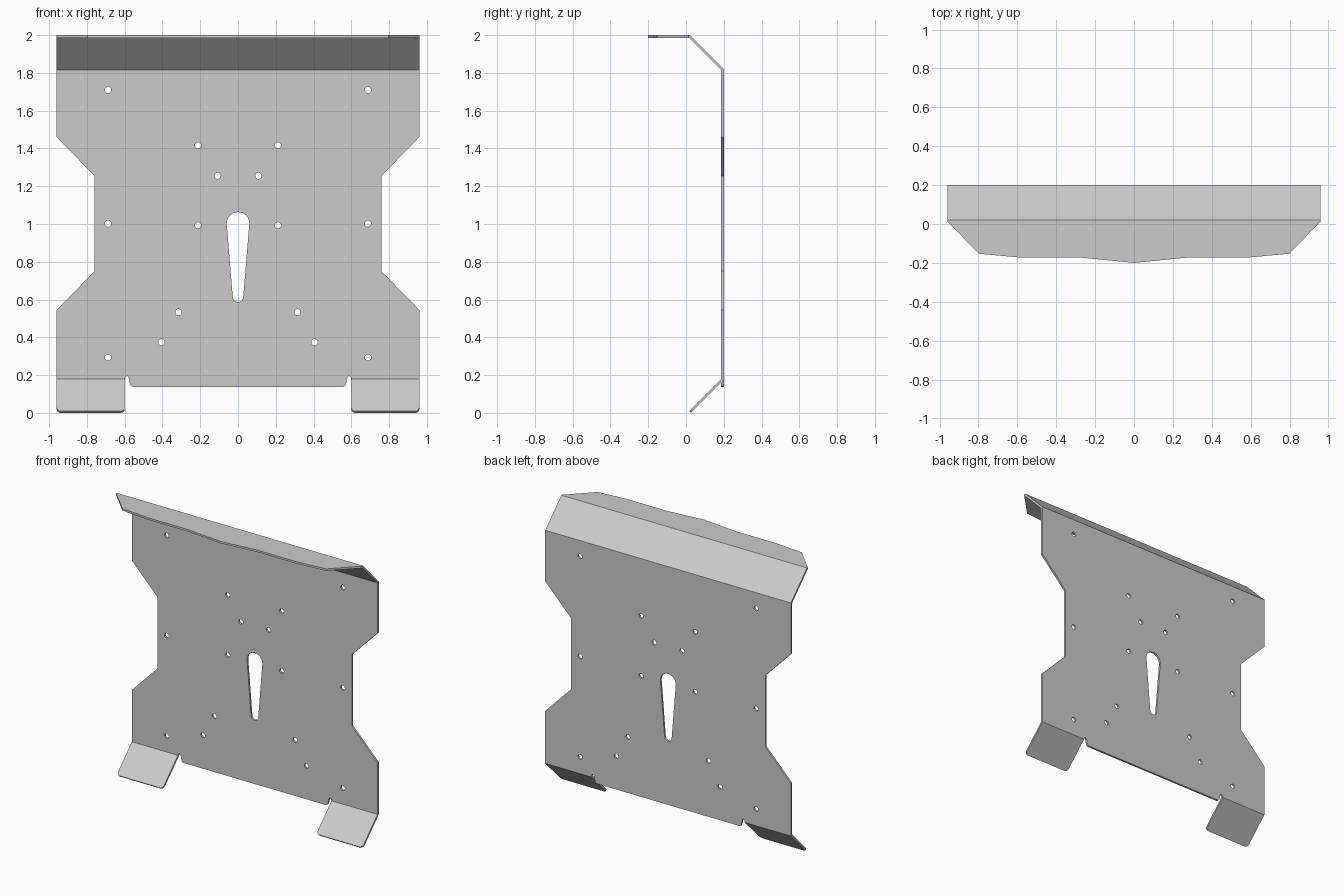
import bpy, bmesh
from math import sin, cos, pi, radians
from mathutils import Vector

if "Cube" in bpy.data.objects:
    bpy.data.objects.remove(bpy.data.objects["Cube"])

THICK = 0.014
W = 0.96                      # half width
LOW, HIGH = 0.174, 1.821      # outer fold heights
BACK = 0.2                    # outer face of the main plate
TOPY = BACK - (2.0 - HIGH)    # fold line of the top lip

bm = bmesh.new()


def mirrored(half):
    """Close a right-hand outline with its mirror image across x = 0."""
    return half + [(-x, z) for x, z in reversed(half) if abs(x) > 1e-6]


def arc(cx, cz, r, a0, a1, n):
    return [(cx + r * cos(radians(a0 + (a1 - a0) * i / n)),
             cz + r * sin(radians(a0 + (a1 - a0) * i / n))) for i in range(n + 1)]


def panel(loops, place, normal):
    """Fill an outline with holes, placed in space by the given mapping."""
    edges = []
    for loop in loops:
        vs = [bm.verts.new(place(u, v)) for u, v in loop]
        edges += [bm.edges.new((vs[i - 1], vs[i])) for i in range(len(vs))]
    bmesh.ops.triangle_fill(bm, edges=edges, use_beauty=True, normal=Vector(normal))


# Main plate outline: waisted sides, relief notches beside the tabs
plate = mirrored([(W, HIGH), (W, 1.46), (0.76, 1.255), (0.76, 0.75), (W, 0.545),
                  (W, LOW), (0.60, LOW), (0.597, 0.188), (0.588, 0.196),
                  (0.580, 0.190), (0.571, 0.150), (0.566, 0.142), (0.557, 0.138)])

# Tapered keyhole slot and round bolt holes
slot = arc(0, 1.003, 0.060, 0, 180, 12) + arc(0, 0.615, 0.028, 180, 360, 8)
holes = [slot]
for x, z in [(0.688, 1.71), (0.688, 1.002), (0.688, 0.293), (0.211, 1.416),
             (0.211, 0.993), (0.108, 1.255), (0.315, 0.533), (0.405, 0.374)]:
    for s in (-1, 1):
        holes.append(arc(s * x, z, 0.017, 0, 330, 11))
panel([plate] + holes, lambda x, z: (x, BACK, z), (0, 1, 0))

# Sloped upper flange
panel([[(-W, HIGH), (W, HIGH), (W, 2.0), (-W, 2.0)]],
      lambda x, z: (x, BACK - (z - HIGH), z), (0, 1, 1))

# Flat top lip with a shaped front edge
lip = mirrored([(W, TOPY), (W, 0.012), (0.797, -0.153), (0.58, -0.173),
                (0.27, -0.173), (0, -0.2)])
panel([lip], lambda x, y: (x, y, 2.0), (0, 0, 1))

# Two angled lower tabs with rounded corners
r = 0.02
tab = ([(0.60, LOW)] + arc(0.60 + r, r, r, 180, 270, 4)
       + arc(W - r, r, r, 270, 360, 4) + [(W, LOW)])
for s in (-1, 1):
    panel([tab], lambda x, z: (s * x, BACK - (LOW - z), z), (0, 1, -1))

# Weld the fold lines and point every face outward
bmesh.ops.remove_doubles(bm, verts=bm.verts, dist=1e-4)
bmesh.ops.recalc_face_normals(bm, faces=bm.faces)
bm.normal_update()
if sum(f.normal.y * f.calc_area() for f in bm.faces) < 0:
    bmesh.ops.reverse_faces(bm, faces=bm.faces)

mesh = bpy.data.meshes.new("folded_plate")
bm.to_mesh(mesh)
bm.free()
obj = bpy.data.objects.new("folded_plate", mesh)
bpy.context.collection.objects.link(obj)

# Sheet thickness grows inward from the outer face
solid = obj.modifiers.new("sheet_thickness", 'SOLIDIFY')
solid.thickness = THICK
solid.offset = -1
solid.use_even_offset = True
solid.use_quality_normals = True
